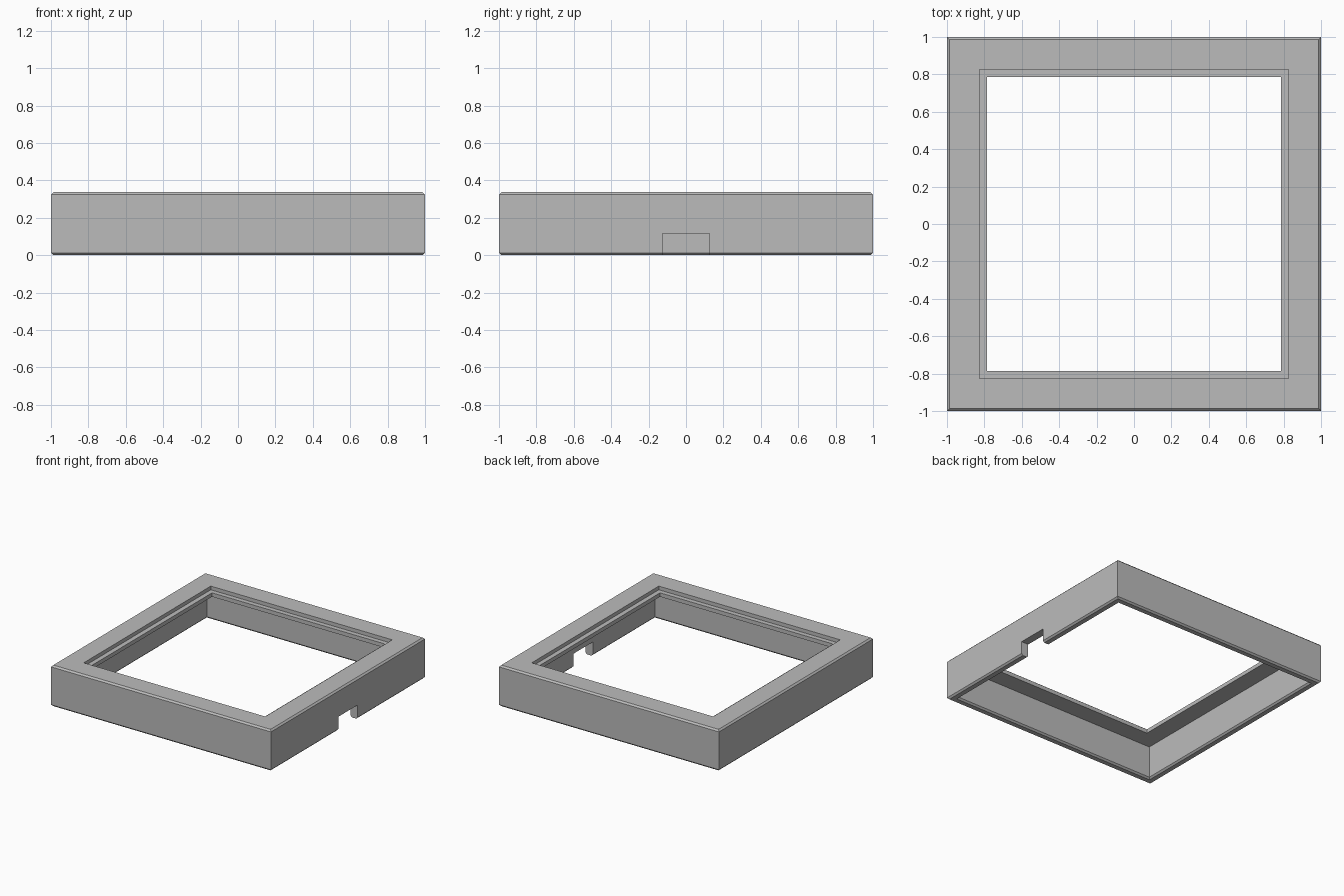
import bpy
import bmesh

if "Cube" in bpy.data.objects:
    bpy.data.objects.remove(bpy.data.objects["Cube"], do_unlink=True)

HEIGHT, CHAMFER, WALL = 0.337, 0.013, 0.065

grey = bpy.data.materials.new("plain grey")
grey.use_nodes = True
grey.diffuse_color = (0.5, 0.5, 0.5, 1)
grey.node_tree.nodes["Principled BSDF"].inputs["Base Color"].default_value = (0.5, 0.5, 0.5, 1)


def square_sweep(name, profile):
    """Sweep a closed (half width, z) profile around a mitred square."""
    bm = bmesh.new()
    corners = ((1, 1), (-1, 1), (-1, -1), (1, -1))
    rings = [[bm.verts.new((r * sx, r * sy, z)) for sx, sy in corners] for r, z in profile]
    for i, ring in enumerate(rings):
        following = rings[(i + 1) % len(rings)]
        for j in range(4):
            k = (j + 1) % 4
            bm.faces.new((ring[j], ring[k], following[k], following[j]))
    bmesh.ops.recalc_face_normals(bm, faces=bm.faces)
    mesh = bpy.data.meshes.new(name)
    bm.to_mesh(mesh)
    bm.free()
    mesh.materials.append(grey)
    obj = bpy.data.objects.new(name, mesh)
    bpy.context.collection.objects.link(obj)
    return obj


# Hollow frame: thin skirt wall, top flange and stepped lip round the opening
inner = 1 - WALL
frame = square_sweep("frame", [
    (1 - CHAMFER, 0), (1, CHAMFER),
    (1, HEIGHT - CHAMFER), (1 - CHAMFER, HEIGHT),
    (0.825, HEIGHT), (0.825, 0.307),
    (0.786, 0.307), (0.786, 0.275),
    (inner, 0.275), (inner, CHAMFER), (inner + CHAMFER, 0),
])

# Cable notch through the bottom of one side wall
bpy.ops.mesh.primitive_cube_add(size=1, location=(1, 0, 0.0075))
cutter = bpy.context.object
cutter.name = "notch_cutter"
cutter.scale = (0.3, 0.25, 0.215)
cutter.data.materials.append(grey)
cutter.hide_render = True
notch = frame.modifiers.new("notch", "BOOLEAN")
notch.operation = "DIFFERENCE"
notch.solver = "EXACT"
notch.object = cutter

# Bake the cut and drop the cutter
bpy.ops.object.select_all(action="DESELECT")
frame.select_set(True)
bpy.context.view_layer.objects.active = frame
bpy.ops.object.modifier_apply(modifier=notch.name)
bpy.data.objects.remove(cutter, do_unlink=True)
